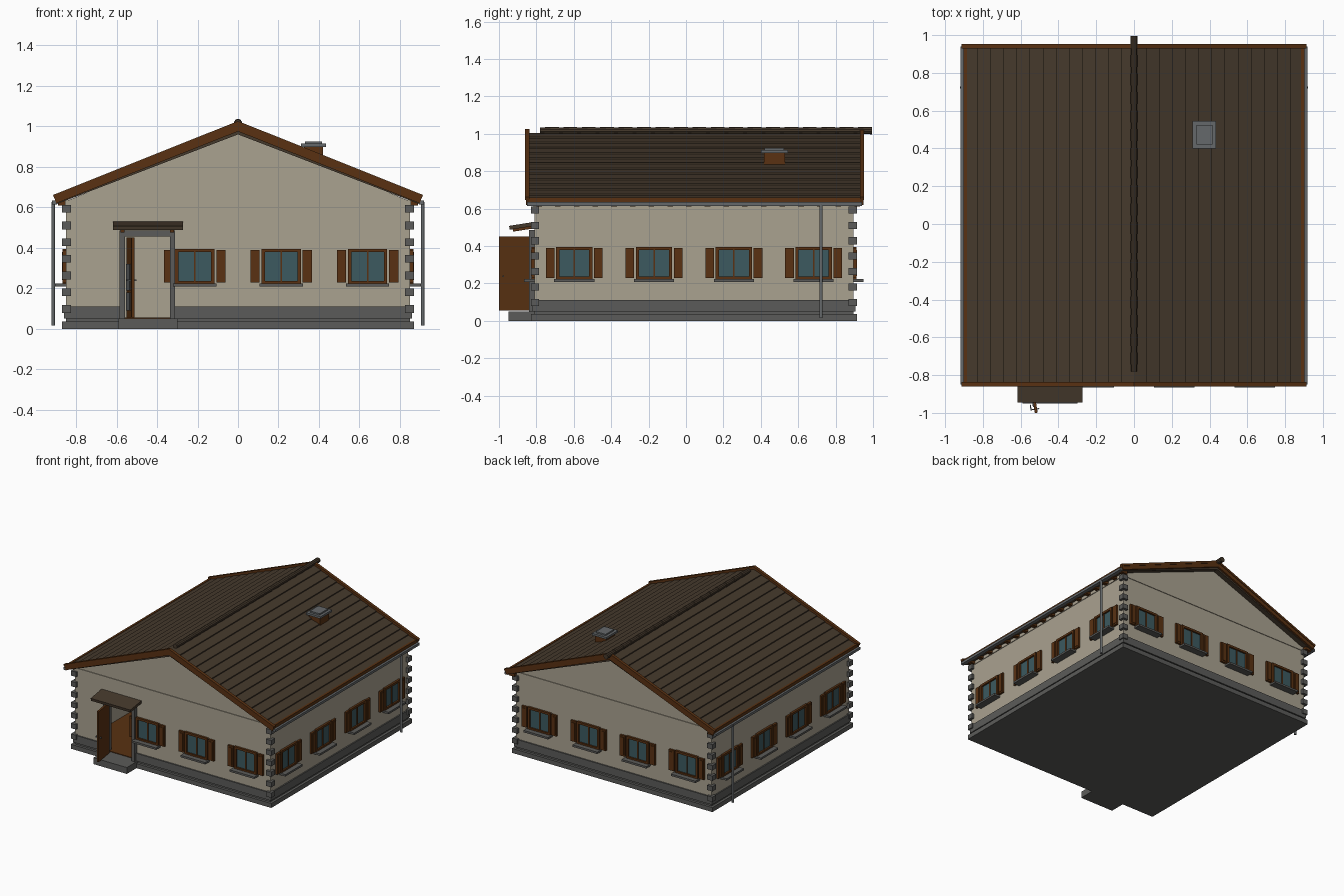
import bpy, bmesh, math
from mathutils import Matrix, Vector

if "Cube" in bpy.data.objects:
    bpy.data.objects.remove(bpy.data.objects["Cube"])


def material(name, r, g, b):
    m = bpy.data.materials.new(name)
    m.use_nodes = True
    m.diffuse_color = (r, g, b, 1)
    bsdf = m.node_tree.nodes["Principled BSDF"]
    bsdf.inputs["Base Color"].default_value = (r, g, b, 1)
    bsdf.inputs["Roughness"].default_value = 0.8
    return m


PLASTER = material("plaster", 0.40, 0.36, 0.28)
STONE = material("grey stone", 0.105, 0.105, 0.10)
WOOD = material("brown wood", 0.10, 0.031, 0.006)
TILE = material("dark roof tile", 0.060, 0.041, 0.025)
GLASS = material("teal glass", 0.045, 0.10, 0.115)
METAL = material("grey metal", 0.13, 0.14, 0.145)


def finish(name, bm, mat):
    bmesh.ops.recalc_face_normals(bm, faces=bm.faces)
    me = bpy.data.meshes.new(name)
    bm.to_mesh(me)
    bm.free()
    me.materials.append(mat)
    ob = bpy.data.objects.new(name, me)
    bpy.context.collection.objects.link(ob)
    return ob


def boxes(name, mat, spans, matrix=Matrix()):
    """One object made of boxes, each given as (x0, x1, y0, y1, z0, z1)."""
    bm = bmesh.new()
    for x0, x1, y0, y1, z0, z1 in spans:
        size = Matrix.Diagonal((x1 - x0, y1 - y0, z1 - z0, 1))
        mid = Matrix.Translation(((x0 + x1) / 2, (y0 + y1) / 2, (z0 + z1) / 2))
        bmesh.ops.create_cube(bm, size=1, matrix=matrix @ mid @ size)
    return finish(name, bm, mat)


def prism(name, mat, profile, y0, y1):
    """Extrude an x-z profile along y."""
    bm = bmesh.new()
    face = bm.faces.new([bm.verts.new((x, y0, z)) for x, z in profile])
    new = bmesh.ops.extrude_face_region(bm, geom=[face])["geom"]
    bmesh.ops.translate(bm, vec=(0, y1 - y0, 0),
                        verts=[v for v in new if isinstance(v, bmesh.types.BMVert)])
    return finish(name, bm, mat)


# Main dimensions
HX, FRONT, BACK = 0.85, -0.81, 0.895
MID = (FRONT + BACK) / 2
DOOR0, DOOR1, DOOR_TOP = -0.56, -0.335, 0.455
SLOPE = 0.401


def shell(grow, z0, z1, thick=0.04):
    """Four walls with a doorway in the front one."""
    x, f, b = HX + grow, FRONT - grow, BACK + grow
    return [(-x, -x + thick, f, b, z0, z1), (x - thick, x, f, b, z0, z1),
            (-x, x, b - thick, b, z0, z1),
            (-x, DOOR0, f, f + thick, z0, z1), (DOOR1, x, f, f + thick, z0, z1)]


# Base and walls
boxes("foundation_slab", STONE, [(-HX - .02, HX + .02, FRONT - .02, BACK + .02, 0, .035),
                                 (-HX, HX, FRONT, BACK, .03, .05)])
boxes("plinth", STONE, shell(.01, .05, .11))
boxes("floor", WOOD, [(-HX + .03, HX - .03, FRONT + .01, BACK - .03, .045, .055)])
boxes("walls", PLASTER, shell(0, .05, .61) + [(DOOR0, DOOR1, FRONT, FRONT + .04, DOOR_TOP, .61)])
boxes("ceiling_band", PLASTER, [(-HX - .005, HX + .005, FRONT - .005, BACK + .005, .607, .637)])
prism("gable_walls", PLASTER, [(-HX, .61), (HX, .61), (HX, .63), (0, .98), (-HX, .63)], FRONT, BACK)

# Corner stones
quoins = []
for i in range(7):
    z = .098 + i * .0825
    for sx in (-1, 1):
        xs = sorted((sx * .825, sx * .87))
        quoins += [(*xs, FRONT - .02, FRONT + .025, z - .019, z + .019),
                   (*xs, BACK - .025, BACK + .02, z - .019, z + .019)]
boxes("corner_stones", STONE, quoins)


# Windows: local x runs along the wall, local -y points outward
def window(name, x, y, angle):
    m = Matrix.Translation((x, y, 0)) @ Matrix.Rotation(angle, 4, 'Z')
    boxes(name + "_glass", GLASS, [(-.08, .08, -.004, .002, .228, .378)], m)
    boxes(name + "_frame", WOOD, [
        (-.097, -.08, -.017, 0, .228, .395), (.08, .097, -.017, 0, .228, .395),
        (-.097, .097, -.017, 0, .378, .395), (-.097, .097, -.017, 0, .222, .236),
        (-.004, .004, -.010, 0, .236, .378)], m)
    boxes(name + "_sill", STONE, [(-.107, .107, -.055, 0, .208, .223)], m)
    leaves = []
    for s in (-1, 1):
        a, b = sorted((s * .106, s * .152))
        leaves += [(a, b, -.016, 0, .228, .39), (a + .008, b - .008, -.020, 0, .24, .378)]
    boxes(name + "_shutters", WOOD, leaves, m)


for i in range(4):
    u = -.64 + i * .4267
    if i:
        window(f"front_window_{i}", u, FRONT, 0)
    window(f"back_window_{i + 1}", u, BACK, math.pi)
    window(f"left_window_{i + 1}", HX, MID + u, math.pi / 2)
    window(f"right_window_{i + 1}", -HX, MID + u, -math.pi / 2)

# Entrance: step, frame, open door and canopy
boxes("door_step", STONE, [(-.59, -.30, -.95, FRONT + .03, 0, .05)])
boxes("door_frame", STONE, [(-.585, DOOR0 + .002, -.84, FRONT + .04, .05, .485),
                            (DOOR1 - .002, -.31, -.84, FRONT + .04, .05, .485),
                            (-.585, -.31, -.84, FRONT + .04, DOOR_TOP, .485)])
hinge = Matrix.Translation((-.545, -.83, 0)) @ Matrix.Rotation(math.radians(9), 4, 'Z')
boxes("door_leaf", WOOD, [(-.007, .008, -.172, 0, .055, .45)], hinge)
boxes("door_panels", METAL, [(-.012, -.006, -.14, -.03, .09, .18),
                             (-.012, -.006, -.14, -.03, .19, .32)], hinge)
boxes("door_handle", METAL, [(-.025, .02, -.155, -.149, .235, .243),
                             (-.027, -.021, -.155, -.125, .235, .243)], hinge)
tilt = Matrix.Translation((0, FRONT, .525)) @ Matrix.Rotation(math.radians(9), 4, 'X')
boxes("canopy", TILE, [(-.617, -.272, -.137, .01, -.017, .004)], tilt)
boxes("canopy_beams", WOOD, [(x, x + .02, -.12, .01, -.03, -.017) for x in (-.58, -.335)], tilt)

# Roof: stepped tile courses, boards, rafters, gutters and pipes on both sides
COURSES, PITCH = 13, .069
for side, s in (("left", 1), ("right", -1)):
    steps = [(0, .96), (0, 1.003)]
    for i in range(COURSES):
        x0, x1 = i * PITCH, (i + 1) * PITCH
        steps += [(s * x1, 1.011 - SLOPE * x1), (s * x1, 1.003 - SLOPE * x1)]
    steps.append((s * COURSES * PITCH, .975 - SLOPE * COURSES * PITCH))
    prism(side + "_roof_tiles", TILE, steps, -.842, .935)
    verge = [(0, 1.022), (s * .912, .657), (s * .897, .62), (0, .975)]
    prism(side + "_front_verge", WOOD, verge, -.856, -.838)
    prism(side + "_back_verge", WOOD, verge, .931, .948)
    lip = [(0, 1.026), (s * .914, .661), (s * .908, .645), (0, 1.008)]
    prism(side + "_front_verge_lip", WOOD, lip, -.86, -.836)
    prism(side + "_back_verge_lip", WOOD, lip, .929, .952)
    a, b = sorted((s * .885, s * .902))
    boxes(side + "_eave_board", WOOD, [(a, b, -.85, .94, .628, .658)])
    a, b = sorted((s * .84, s * .89))
    boxes(side + "_rafter_tails", WOOD,
          [(a, b, -.8 + i * .1, -.77 + i * .1, .61, .632) for i in range(18)])
    a, b = sorted((s * .895, s * .919))
    boxes(side + "_gutter", METAL, [(a, b, -.85, .94, .615, .634)])
    bm = bmesh.new()
    bmesh.ops.create_cone(bm, cap_ends=True, segments=12, radius1=.009, radius2=.009, depth=.61,
                          matrix=Matrix.Translation((s * .913, .722, .32)))
    finish(side + "_downpipe", bm, METAL)

# Ridge caps, each one tapering under the next
bm = bmesh.new()
for i in range(18):
    y = -.73 + i * .0985
    bmesh.ops.create_cone(bm, cap_ends=True, segments=10, radius1=.020, radius2=.017, depth=.1,
                          matrix=Matrix.Translation((0, y, 1.017)) @ Matrix.Rotation(math.pi / 2, 4, 'X'))
finish("ridge_caps", bm, TILE)

# Chimney
boxes("chimney_stack", WOOD, [(.325, .42, .417, .53, .80, .902)])
boxes("chimney_cap", METAL, [(.31, .435, .40, .545, .898, .914), (.33, .415, .42, .525, .914, .925)])
